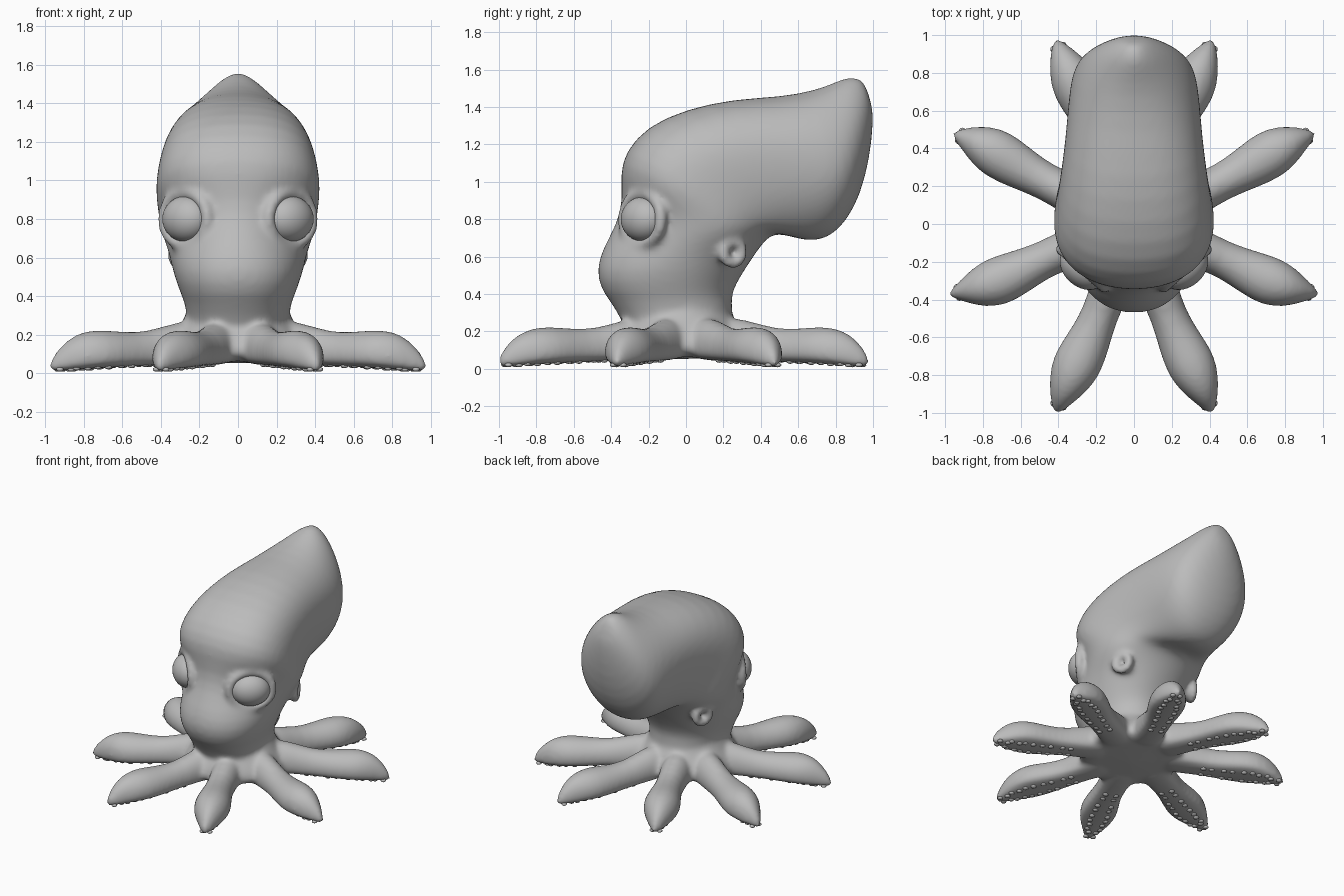
import bpy, bmesh, math
from mathutils import Vector, Matrix

if "Cube" in bpy.data.objects:
    bpy.data.objects.remove(bpy.data.objects["Cube"], do_unlink=True)

skin = bpy.data.materials.new("soft_grey")
skin.use_nodes = True
GREY = (0.5, 0.5, 0.5, 1)
skin.diffuse_color = GREY
skin.node_tree.nodes["Principled BSDF"].inputs["Base Color"].default_value = GREY


def finish(bm, name):
    bmesh.ops.recalc_face_normals(bm, faces=bm.faces)
    for f in bm.faces:
        f.smooth = True
    me = bpy.data.meshes.new(name)
    bm.to_mesh(me)
    bm.free()
    me.materials.append(skin)
    ob = bpy.data.objects.new(name, me)
    bpy.context.collection.objects.link(ob)
    return ob


def loft(bm, rings):
    """Skin a list of closed rings and cap both ends."""
    loops = [[bm.verts.new(p) for p in ring] for ring in rings]
    n = len(loops[0])
    for a, b in zip(loops, loops[1:]):
        for i in range(n):
            j = (i + 1) % n
            bm.faces.new((a[i], a[j], b[j], b[i]))
    bm.faces.new(loops[0])
    bm.faces.new(loops[-1])


def angles(n):
    return [2 * math.pi * i / n for i in range(n)]


def power(v, e):
    return math.copysign(abs(v) ** e, v)


def facing(centre, axis):
    """Matrix with z along a level axis, x sideways and y up."""
    z = Vector(axis).normalized()
    y = Vector((0, 0, 1))
    turn = Matrix((y.cross(z), y, z)).transposed().to_4x4()
    return Matrix.Translation(centre) @ turn


def torus(bm, m, major, minor, stretch=1.0):
    grid = []
    for a in angles(24):
        ring = []
        for b in angles(10):
            r = major + minor * math.cos(b)
            p = Vector((r * math.cos(a) * stretch, r * math.sin(a), minor * math.sin(b)))
            ring.append(bm.verts.new(m @ p))
        grid.append(ring)
    for i in range(24):
        for j in range(10):
            a, b, k = grid[i], grid[(i + 1) % 24], (j + 1) % 10
            bm.faces.new((a[j], b[j], b[k], a[k]))


body = bmesh.new()

# Head and mantle: outer (y, z), inner (y, z), half width, lean to the outer side
stations = [
    (-.34, .18, .28, .18, .28, 0), (-.36, .31, .24, .34, .26, 0),
    (-.455, .41, .25, .42, .3, 0), (-.485, .53, .31, .52, .34, 0),
    (-.445, .65, .37, .61, .36, -.08), (-.375, .77, .42, .68, .39, -.18),
    (-.34, .9, .46, .715, .41, -.1), (-.355, 1.04, .5, .72, .425, .08),
    (-.33, 1.16, .55, .71, .42, .16), (-.21, 1.3, .6, .695, .4, .18),
    (0, 1.39, .65, .685, .38, .18), (.25, 1.445, .71, .685, .36, .14),
    (.5, 1.455, .78, .71, .35, .08), (.69, 1.49, .86, .79, .335, -.05),
    (.8, 1.535, .93, .92, .285, -.2), (.87, 1.565, .98, 1.11, .2, -.25),
    (.93, 1.555, 1.0, 1.29, .11, -.25), (.96, 1.52, 1.0, 1.4, .05, 0)]
rings = []
for oy, oz, iy, iz, w, lean in stations:
    ring = []
    e = .92 - .5 * lean
    for a in angles(28):
        c = power(math.cos(a), e)
        t = .5 + .5 * c
        x = w * power(math.sin(a), e) * (1 + lean * c)
        ring.append((x, iy + (oy - iy) * t, iz + (oz - iz) * t))
    rings.append(ring)
loft(body, rings)

# Flared skirt where the arms meet
skirt = [(.24, .4), (.265, .32), (.3, .25), (.35, .18), (.38, .11), (.34, .05)]
loft(body, [[(r * math.cos(a), -.03 + r * math.sin(a), z) for a in angles(28)]
            for r, z in skirt])

# Arms: path points (x, y) shared by mirrored pairs
front_path = [(.06, -.15), (.12, -.32), (.18, -.48), (.24, -.62), (.3, -.74),
              (.348, -.84), (.388, -.93), (.415, -1.01)]
back_path = [(x, -y * .975) for x, y in front_path]
side_back = [(.15, .05), (.32, .15), (.47, .225), (.6, .295), (.72, .37),
             (.81, .42), (.89, .455), (.965, .48)]
side_front = [(.15, -.05), (.32, -.12), (.47, -.185), (.6, -.25), (.72, -.305),
              (.82, -.335), (.9, -.355), (.985, -.375)]
arm_shape = [(.12, .29), (.11, .27), (.095, .215), (.118, .215), (.137, .23),
             (.112, .215), (.065, .165), (.012, .06)]
suckers = bmesh.new()
for path in (front_path, back_path, side_back, side_front):
    for side in (-1, 1):
        pts = [Vector((side * x, y, 0)) for x, y in path]
        rings = []
        for i, (p, (w, top)) in enumerate(zip(pts, arm_shape)):
            along = (pts[min(i + 1, 7)] - pts[max(i - 1, 0)]).normalized()
            across = Vector((-along.y, along.x, 0))
            low = .05 - .042 * i / 7
            mid = low + (top - low) * .35
            ring = []
            for a in angles(20):
                s = math.sin(a)
                z = mid + ((top - mid) * s if s > 0 else (mid - low) * power(s, .5))
                ring.append(p + across * w * math.cos(a) + Vector((0, 0, z)))
            rings.append(ring)
            # Low paired suckers under the arm
            if 1 < i < 7:
                for k in (-.4, .4):
                    for step in (-.03, .03):
                        c = p + across * w * k + along * step + Vector((0, 0, low + .006))
                        m = Matrix.Translation(c) @ Matrix.Diagonal((1, 1, .6, 1))
                        bmesh.ops.create_uvsphere(suckers, u_segments=10, v_segments=6,
                                                  radius=.02, matrix=m)
        loft(body, rings)

# Eyelids, and cupped tubes on the sides of the neck
eyes = []
for side in (-1, 1):
    eye = Vector((side * .268, -.228, .8))
    gaze = Vector((side * .66, -.75, 0))
    torus(body, facing(eye + gaze * .008, gaze), .138, .034, 1.1)
    eyes.append((side, facing(eye, gaze)))
    aim = Vector((side * .9, .4, 0)).normalized()
    end = Vector((side * .315, .25, .62))
    bmesh.ops.create_cone(body, cap_ends=True, segments=20, radius1=.09, radius2=.065,
                          depth=.16, matrix=facing(end - aim * .085, aim))
    torus(body, facing(end, aim), .056, .032)

ob = finish(body, "body")
sub = ob.modifiers.new("round", 'SUBSURF')
sub.levels = sub.render_levels = 1
merge = ob.modifiers.new("merge", 'REMESH')
merge.mode = 'VOXEL'
merge.voxel_size = .015
merge.use_smooth_shade = True
blend = ob.modifiers.new("blend", 'SMOOTH')
blend.factor = .5
blend.iterations = 14

finish(suckers, "suckers")

# Eyeballs, a little wider than tall
for side, place in eyes:
    bm = bmesh.new()
    bmesh.ops.create_uvsphere(bm, u_segments=32, v_segments=20, radius=.12,
                              matrix=place @ Matrix.Diagonal((1.15, 1, .88, 1)))
    finish(bm, "left_eye" if side > 0 else "right_eye")
